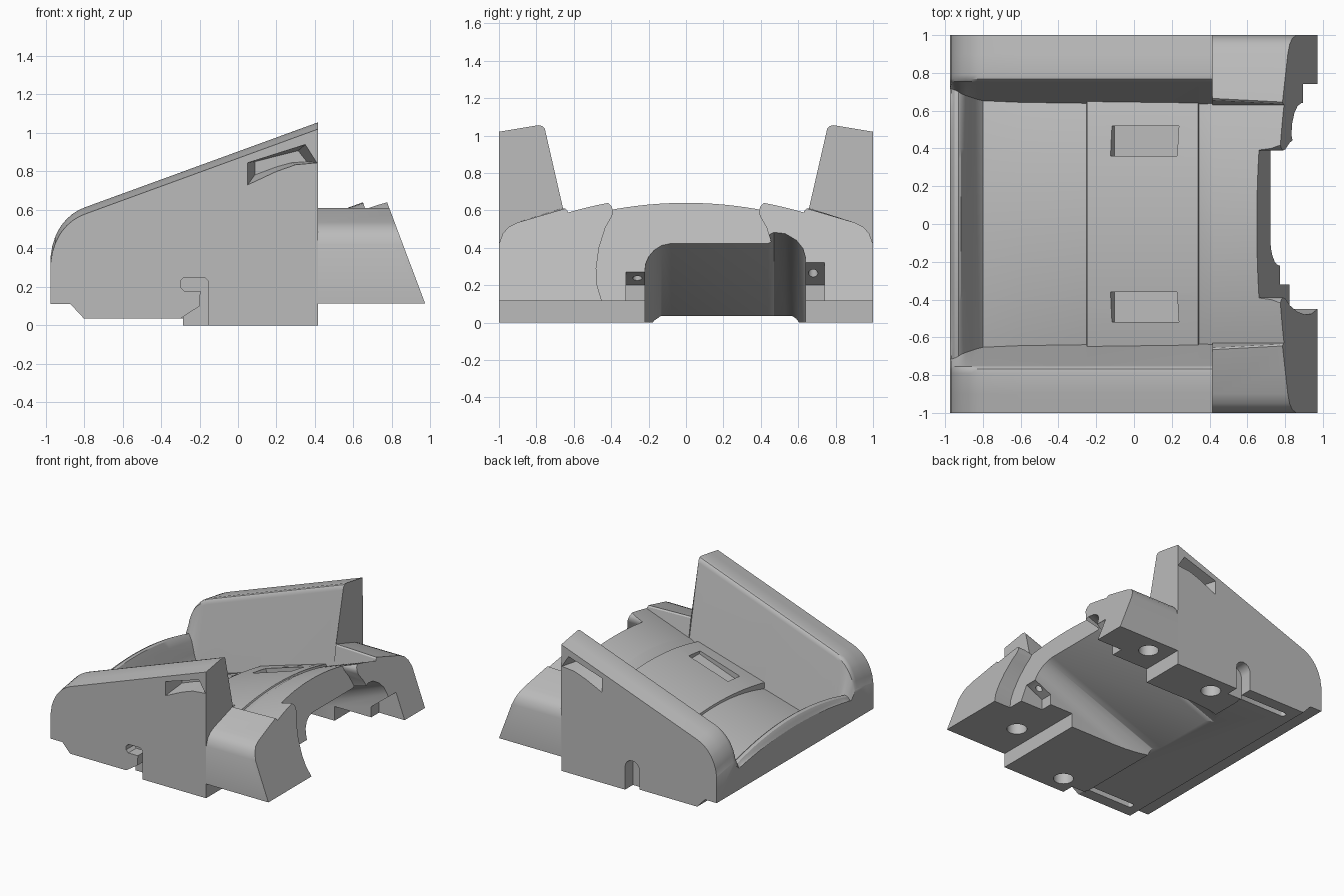
import bpy, bmesh, math
from mathutils import Matrix, Vector

cube = bpy.data.objects.get("Cube")
if cube:
    bpy.data.objects.remove(cube, do_unlink=True)

grey = bpy.data.materials.new("plain_grey")
grey.use_nodes = True
grey.diffuse_color = (0.5, 0.5, 0.5, 1)
grey.node_tree.nodes["Principled BSDF"].inputs["Base Color"].default_value = (0.5, 0.5, 0.5, 1)


def loft(name, rings):
    """Closed solid through rings of equal point count."""
    bm = bmesh.new()
    loops = [[bm.verts.new(p) for p in r] for r in rings]
    n = len(loops[0])
    for a, b in zip(loops, loops[1:]):
        for i in range(n):
            j = (i + 1) % n
            bm.faces.new((a[i], a[j], b[j], b[i]))
    bm.faces.new(loops[0][::-1])
    bm.faces.new(loops[-1])
    bmesh.ops.recalc_face_normals(bm, faces=bm.faces)
    me = bpy.data.meshes.new(name)
    bm.to_mesh(me)
    bm.free()
    ob = bpy.data.objects.new(name, me)
    bpy.context.collection.objects.link(ob)
    me.materials.append(grey)
    return ob


def prism(name, xz, y0, y1):
    return loft(name, [[(x, y, z) for x, z in xz] for y in (y0, y1)])


def box(name, center, size, tilt=0):
    x, y, z = (s / 2 for s in size)
    m = Matrix.Translation(center) @ Matrix.Rotation(tilt, 4, 'Y')
    return loft(name, [[m @ Vector((a * x, b * y, c * z)) for a, b in
                        ((-1, -1), (1, -1), (1, 1), (-1, 1))] for c in (-1, 1)])


def rod(name, x, y, z0, z1, r, half=0):
    """Vertical round or stadium-shaped cutter, lengthened along x by half."""
    ring = []
    for i in range(24):
        t = 2 * math.pi * (i + 0.5) / 24
        ring.append((x + r * math.cos(t) + math.copysign(half, math.cos(t)), y + r * math.sin(t)))
    return loft(name, [[(a, b, z) for a, b in ring] for z in (z0, z1)])


def cut(target, cutter):
    mod = target.modifiers.new("cut", 'BOOLEAN')
    mod.operation = 'DIFFERENCE'
    mod.solver = 'EXACT'
    mod.object = cutter
    cutter.hide_render = True
    bpy.context.view_layer.objects.active = target
    bpy.ops.object.modifier_apply(modifier=mod.name)
    bpy.data.objects.remove(cutter, do_unlink=True)


# Body: side outline across the full width
body = prism("saddle_bracket", [
    (-0.975, 0.11), (-0.87, 0.11), (-0.8, 0.035), (-0.285, 0.035), (-0.285, 0),
    (0.415, 0), (0.415, 0.115), (0.972, 0.115), (0.602, 1.1), (-0.975, 1.1)], -1, 1)

# Top cutter: arched ramp between two side walls, then the low rear shoulders
SLOPE = 0.36


def ramp(x):
    return 0.64 + SLOPE * (x - 0.65)


def top_ring(x, floor, arch, width, edge):
    half = [(width * i / 12, floor - arch * (width * i / 12) ** 2) for i in range(13)] + edge
    return [(x, -y, z) for y, z in half[:0:-1]] + [(x, y, z) for y, z in half]


def wall(t):
    return [(0.75, t - 0.04), (0.755, t - 0.018), (0.768, t - 0.004), (0.79, t), (0.9, t - 0.018),
            (1, t - 0.035), (1.1, t - 0.05), (1.1, 1.5)]


def shoulder(y):
    return [(y, 0.6), (y + 0.01, 0.61), (0.9, 0.535), (0.95, 0.51), (0.98, 0.475), (1, 0.42),
            (1.1, 0.3), (1.1, 1.5)]


def wall_top(x):
    if x < -0.8:
        return 0.33 + 0.29 * math.sqrt(max(0, 1 - ((x + 0.74) / 0.235) ** 2))
    return 0.612 + 0.3646 * (x + 0.8)


rings = [top_ring(-0.99, 0.33, 0.08, 0.7, wall(0.33))]
for x, floor, width in ((-0.974, 0.355, 0.715), (-0.965, 0.385, 0.715), (-0.95, 0.41, 0.71),
                        (-0.93, 0.42, 0.7), (-0.915, 0.41, 0.69), (-0.89, 0.345, 0.68),
                        (-0.86, 0.25, 0.67), (-0.83, 0.175, 0.66)):
    rings.append(top_ring(x, floor, 0.2 if floor > 0.36 else 0.14, width, wall(wall_top(x))))
for x, floor, arch in ((-0.8, 0.14, 0.14), (-0.6, 0.19, 0.19), (-0.252, ramp(-0.252) - 0.003, 0.24),
                       (-0.248, ramp(-0.248) + 0.012, 0.16), (0.34, ramp(0.34) - 0.008, 0.2),
                       (0.345, ramp(0.345) - 0.018, 0.24), (0.415, ramp(0.415), 0.26)):
    top = wall_top(x)
    # The floor's edge meets the wall along the wall's own lean
    width = 0.75 - 0.2 * (top - 0.04 - floor + arch * 0.4)
    rings.append(top_ring(x, floor, arch, width, wall(top)))
for x, y in ((0.4155, 0.655), (0.8, 0.635), (1.1, 0.635)):
    rings.append(top_ring(x, ramp(x), 0.26, 0.63, shoulder(y)))
cut(body, loft("top_cutter", rings))

# Underside channel rising towards the rear, parallel to the ramp
rings = []
for x in (-1.1, 1.1):
    c = 0.415 + 0.37 * (x - 0.7)
    left = [(-0.22, -0.6), (-0.22, c - 0.16), (-0.215, c - 0.12), (-0.2, c - 0.08), (-0.17, c - 0.04),
            (-0.13, c - 0.012), (-0.08, c)]
    right = [(0.44, c), (0.47, c + 0.018), (0.53, c + 0.01), (0.59, c - 0.03), (0.625, c - 0.08),
             (0.64, c - 0.14), (0.64, -0.6)]
    rings.append([(x, y, z) for y, z in left + right])
cut(body, loft("channel_cutter", rings))

# Rounded notch in the sloping rear end
half = [(0.45, -0.1), (0.45, 0.115), (0.475, 0.2), (0.48, 0.29), (0.465, 0.4), (0.43, 0.51),
        (0.395, 0.57), (0.39, 0.6), (0.4, 0.625), (0.43, 0.65), (0.43, 1)]
outline = half + [(-y, z) for y, z in reversed(half)]
cut(body, loft("notch_cutter", [[(0.65 - 0.33 * (z - 0.64), y, z) for y, z in outline],
                                [(1.3, y, z) for y, z in outline]]))

# Small screw recesses with sloping ceilings beside the channel
for x, y0, y1, top in ((0.772, -0.32, -0.2, 0.27), (0.893, 0.62, 0.74, 0.32)):
    cut(body, prism("recess_cutter", [(x - 0.15, -0.1), (x - 0.15, 0.2), (x, top),
                                      (1.3, top), (1.3, -0.1)], y0, y1))
    cut(body, rod("screw_cutter", x - 0.07, (y0 + y1) / 2, 0.15, 0.32, 0.025))

for s in (-1, 1):
    # Sloped pockets in the raised deck plate
    cut(body, box("deck_pocket_cutter", (0.055, s * 0.44, 0.395), (0.37, 0.16, 0.1), -math.atan(SLOPE)))
    # Tapered window pocket in the outer wall
    window = [(0.05, 0.73), (0.05, 0.845), (0.35, 0.94), (0.41, 0.845), (0.3, 0.835), (0.2, 0.8)]
    cut(body, loft("window_cutter", [
        [(x, s * 1.001, z) for x, z in window],
        [(0.2 + (x - 0.2) * 0.75, s * 0.84, 0.86 + (z - 0.86) * 0.6) for x, z in window]]))
    # Long groove in the base
    cut(body, rod("groove_cutter", -0.5, s * 0.88, -0.1, 0.1, 0.025, 0.2))

# Hooked slot in one outer wall, plain round-topped slot in the other
hook = [(-0.3, -0.1), (-0.3, 0.035), (-0.2, 0.1), (-0.195, 0.18), (-0.28, 0.18), (-0.3, 0.2),
        (-0.3, 0.23), (-0.28, 0.25), (-0.175, 0.25), (-0.155, 0.23), (-0.155, -0.1)]
cut(body, prism("hook_cutter", hook, -1.1, -0.9))
slot = [(-0.22 + 0.065 * math.cos(math.pi * i / 8), 0.185 + 0.065 * math.sin(math.pi * i / 8))
        for i in range(9)]
cut(body, prism("slot_cutter", slot + [(-0.285, -0.1), (-0.155, -0.1)], 0.9, 1.1))

# Screw holes in the base
for x, y in ((-0.03, -0.85), (-0.03, 0.85), (0.58, -0.66), (0.58, 0.86)):
    cut(body, rod("hole_cutter", x, y, -0.1, 0.25, 0.075))

bpy.ops.object.select_all(action='DESELECT')
body.select_set(True)
bpy.context.view_layer.objects.active = body
bpy.ops.object.shade_smooth_by_angle(angle=math.radians(32))
